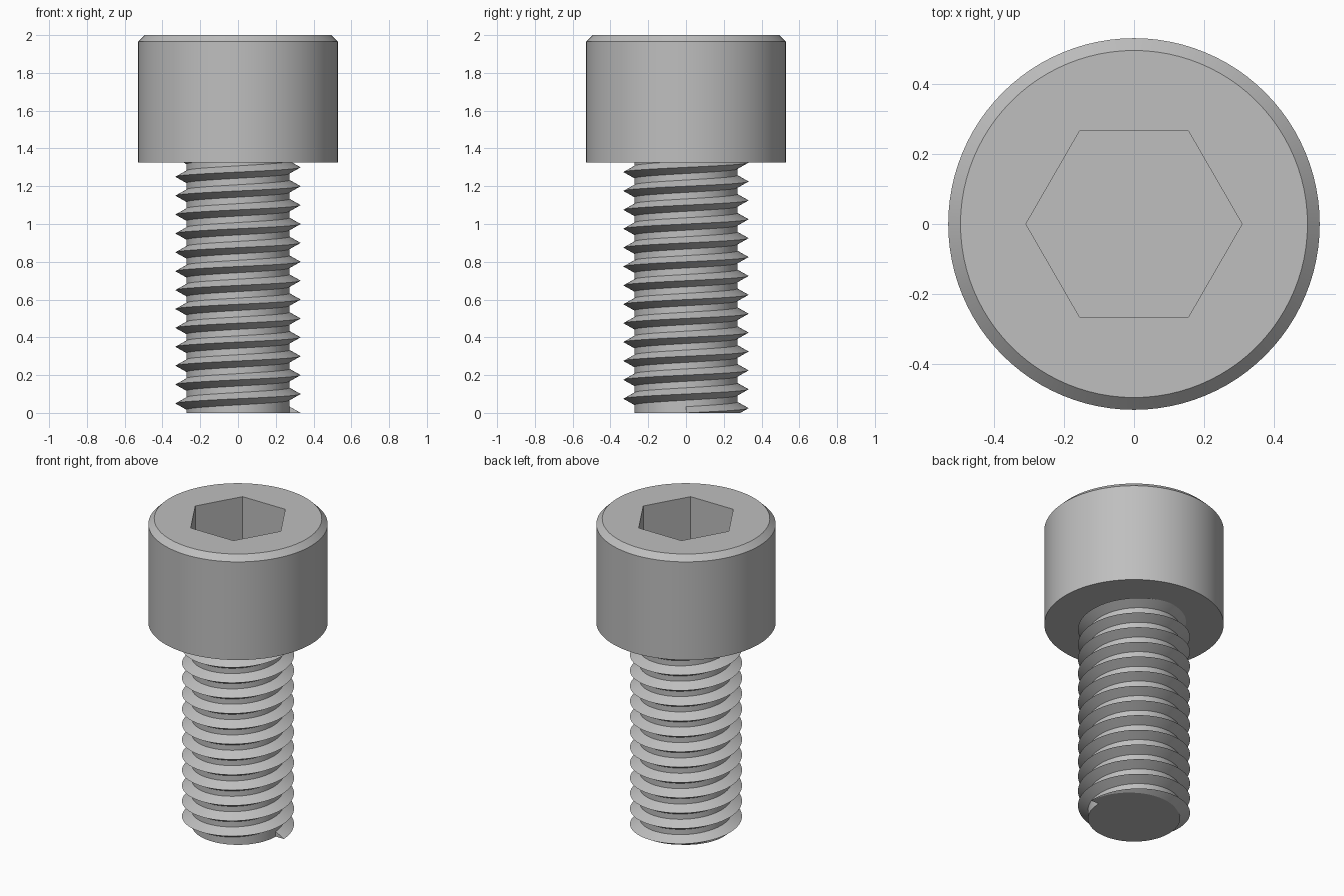
import bpy, bmesh
from math import cos, sin, pi, radians

if "Cube" in bpy.data.objects:
    bpy.data.objects.remove(bpy.data.objects["Cube"], do_unlink=True)

SEG = 96                        # segments per turn
CORE_R, THREAD_R = 0.272, 0.331
HALF_RIDGE, PITCH = 0.034, 0.1
HEAD_BASE = 1.325

steel = bpy.data.materials.new("steel grey")
steel.use_nodes = True
colour = (0.52, 0.52, 0.52, 1)
steel.diffuse_color = colour
steel.node_tree.nodes["Principled BSDF"].inputs["Base Color"].default_value = colour


def finish(bm, name):
    """Turn a bmesh into a smooth-shaded steel object with crisp edges."""
    bmesh.ops.recalc_face_normals(bm, faces=bm.faces[:])
    mesh = bpy.data.meshes.new(name)
    bm.to_mesh(mesh)
    bm.free()
    mesh.materials.append(steel)
    obj = bpy.data.objects.new(name, mesh)
    bpy.context.collection.objects.link(obj)
    bpy.ops.object.select_all(action='DESELECT')
    obj.select_set(True)
    bpy.context.view_layer.objects.active = obj
    bpy.ops.object.shade_smooth_by_angle(angle=radians(25))
    return obj


def circle(r):
    return lambda a: r


def hexagon(apothem):
    return lambda a: apothem / cos(a % (pi / 3) - pi / 6)


def loft(name, rings):
    """Stack closed rings of (radius function, height) and cap both ends."""
    bm = bmesh.new()
    loops = []
    for radius, z in rings:
        angles = [2 * pi * i / SEG + 1e-9 for i in range(SEG)]
        loops.append([bm.verts.new((radius(a) * cos(a), radius(a) * sin(a), z))
                      for a in angles])
    for low, high in zip(loops, loops[1:]):
        for i in range(SEG):
            j = (i + 1) % SEG
            bm.faces.new((low[i], low[j], high[j], high[i]))
    bm.faces.new(loops[0])
    bm.faces.new(loops[-1])
    return finish(bm, name)


# Cylindrical head with chamfered rim and hexagonal socket
socket = hexagon(0.267)
loft("socket_head", [
    (circle(0.53), HEAD_BASE),
    (circle(0.53), 1.965),
    (circle(0.495), 2.0),
    (socket, 2.0),
    (socket, 1.67),
])

# Plain core of the shank
loft("shank_core", [(circle(CORE_R), 0), (circle(CORE_R), HEAD_BASE + 0.02)])

# Right-handed helical ridge, running up into the head
bm = bmesh.new()
root = CORE_R - 0.002
profile = [(root, -HALF_RIDGE), (THREAD_R, 0), (root, HALF_RIDGE)]
sections = []
for i in range(int(SEG * (HEAD_BASE + 0.06) / PITCH)):
    a, lift = 2 * pi * i / SEG, PITCH * i / SEG
    sections.append([bm.verts.new((r * cos(a), r * sin(a), lift + z))
                     for r, z in profile])
for s, t in zip(sections, sections[1:]):
    for k in range(3):
        n = (k + 1) % 3
        bm.faces.new((s[k], s[n], t[n], t[k]))
bm.faces.new(sections[0])
bm.faces.new(sections[-1])

# Trim the ridge flush with the end of the shank
bmesh.ops.bisect_plane(bm, geom=bm.verts[:] + bm.edges[:] + bm.faces[:],
                       plane_co=(0, 0, 0), plane_no=(0, 0, 1), clear_inner=True)
bmesh.ops.holes_fill(bm, edges=[e for e in bm.edges if e.is_boundary], sides=0)
finish(bm, "screw_thread")
